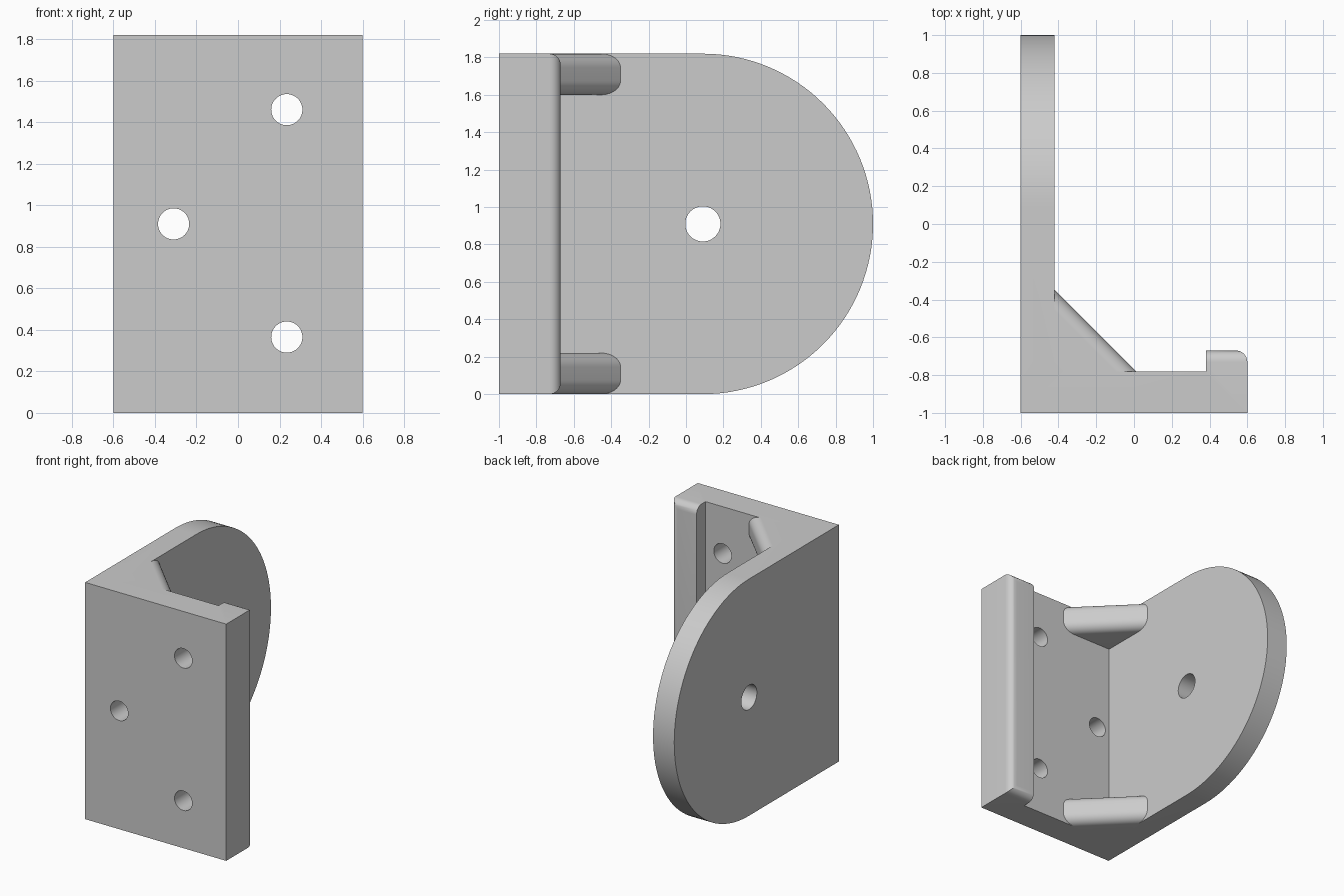
import bpy, bmesh, math
from mathutils import Matrix

if "Cube" in bpy.data.objects:
    bpy.data.objects.remove(bpy.data.objects["Cube"], do_unlink=True)

HEIGHT = 1.82
MID = HEIGHT / 2

grey = bpy.data.materials.new("plain grey")
grey.use_nodes = True
grey.diffuse_color = (0.6, 0.6, 0.6, 1)
grey.node_tree.nodes["Principled BSDF"].inputs["Base Color"].default_value = (0.6, 0.6, 0.6, 1)


def make_object(name, bm):
    bmesh.ops.remove_doubles(bm, verts=bm.verts, dist=0.0005)
    bmesh.ops.dissolve_degenerate(bm, edges=bm.edges, dist=0.0005)
    bmesh.ops.recalc_face_normals(bm, faces=bm.faces)
    mesh = bpy.data.meshes.new(name)
    bm.to_mesh(mesh)
    bm.free()
    mesh.materials.append(grey)
    obj = bpy.data.objects.new(name, mesh)
    bpy.context.collection.objects.link(obj)
    return obj


def extrude_plan(points, z0, z1):
    """Prism from a plan outline."""
    bm = bmesh.new()
    face = bm.faces.new([bm.verts.new((x, y, z0)) for x, y in points])
    new = bmesh.ops.extrude_face_region(bm, geom=[face])["geom"]
    verts = [v for v in new if isinstance(v, bmesh.types.BMVert)]
    bmesh.ops.translate(bm, verts=verts, vec=(0, 0, z1 - z0))
    bmesh.ops.recalc_face_normals(bm, faces=bm.faces)
    return bm


def round_edges(bm, rule, radius, segments):
    """Round every edge whose two ends satisfy the rule."""
    edges = [e for e in bm.edges if rule(e, e.verts[0].co, e.verts[1].co)]
    bmesh.ops.bevel(bm, geom=edges, offset=radius, offset_type='OFFSET', segments=segments,
                    profile=0.5, affect='EDGES', clamp_overlap=False)


def combine(target, tool, operation):
    mod = target.modifiers.new(operation.lower(), 'BOOLEAN')
    mod.operation = operation
    mod.solver = 'EXACT'
    mod.object = tool
    bpy.context.view_layer.objects.active = target
    bpy.ops.object.modifier_apply(modifier=mod.name)
    bpy.data.objects.remove(tool, do_unlink=True)


def hole(axis, location, radius):
    bm = bmesh.new()
    bmesh.ops.create_cone(bm, cap_ends=True, segments=48, radius1=radius, radius2=radius, depth=0.5)
    turn = Matrix.Rotation(math.pi / 2, 4, axis)
    bmesh.ops.transform(bm, matrix=Matrix.Translation(location) @ turn, verts=bm.verts)
    cutter = make_object("hole_cutter", bm)
    cutter.hide_render = True
    return cutter


# Angle bracket with a lip along the free edge of the front plate
plan = [(-0.6, -1), (0.6, -1), (0.6, -0.67), (0.38, -0.67),
        (0.38, -0.78), (-0.42, -0.78), (-0.42, 1), (-0.6, 1)]
bm = extrude_plan(plan, 0, HEIGHT)


def lip_outer(edge, a, b):
    on_lip = all(abs(v.y + 0.67) < 0.001 for v in (a, b))
    return on_lip and (a.x + b.x) / 2 > 0.4


def plate_end(edge, a, b):
    return a.y > 0.99 and b.y > 0.99 and abs(a.z - b.z) < 0.001


round_edges(bm, lip_outer, 0.06, 8)
round_edges(bm, plate_end, MID, 32)
bracket = make_object("angle_bracket", bm)

# Corner gussets with rounded sloping edges, sunk into both plates
for z0 in (0, HEIGHT - 0.22):
    bm = extrude_plan([(-0.52, -0.25), (-0.52, -0.88), (0.11, -0.88)], z0, z0 + 0.22)
    round_edges(bm, lambda e, a, b: abs(a.x - b.x) > 0.1 and abs(a.y - b.y) > 0.1, 0.075, 10)
    combine(bracket, make_object("corner_gusset", bm), 'UNION')

# Three screw holes in the front plate, one pivot hole in the side plate
for x, z in ((0.235, 1.46), (0.235, 0.365), (-0.31, MID)):
    combine(bracket, hole('X', (x, -0.89, z), 0.075), 'DIFFERENCE')
combine(bracket, hole('Y', (-0.51, 0.09, MID), 0.094), 'DIFFERENCE')

# Smooth rounds, crisp corners
bpy.ops.object.select_all(action='DESELECT')
bracket.select_set(True)
bpy.context.view_layer.objects.active = bracket
bpy.ops.object.shade_smooth_by_angle(angle=math.radians(30))
